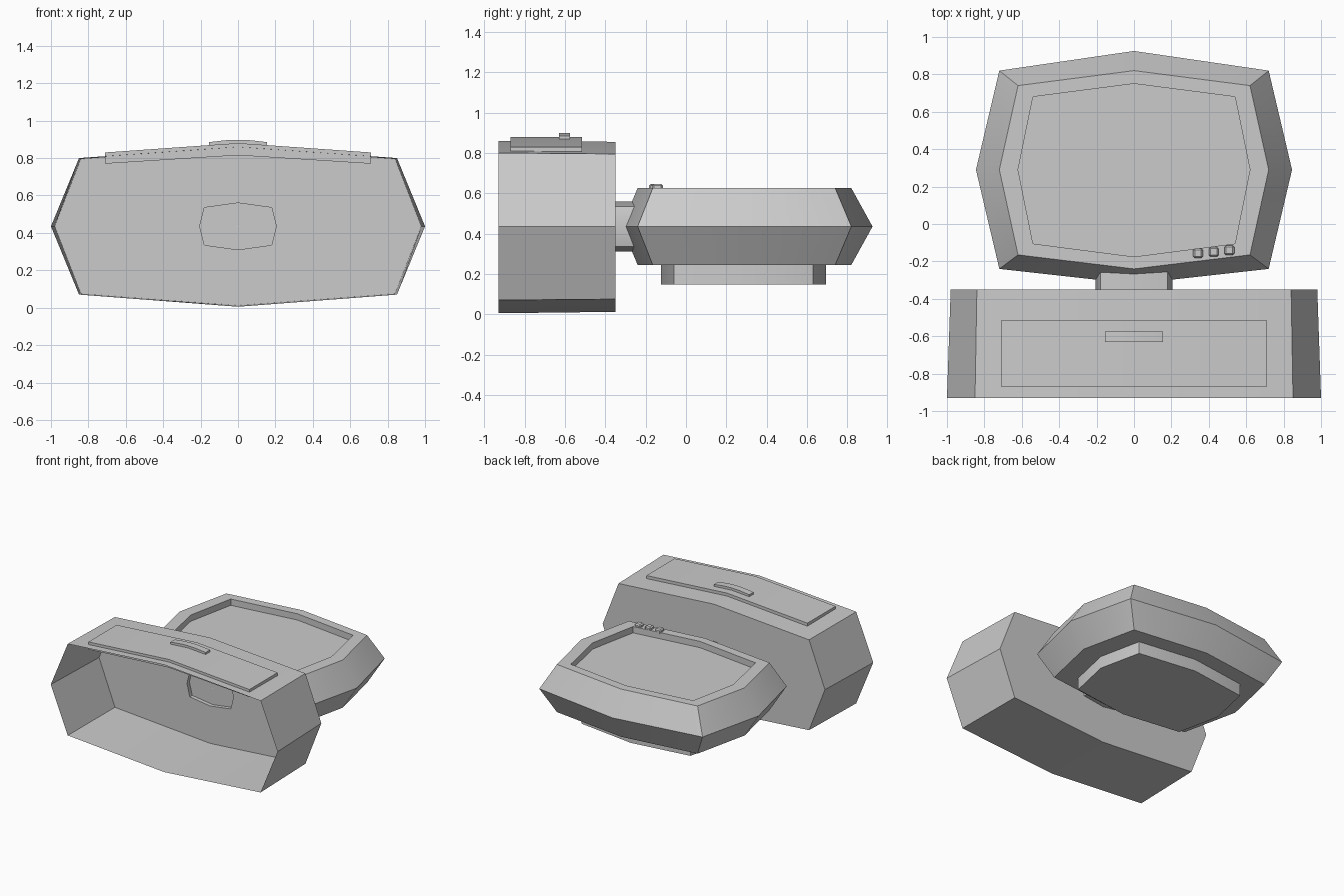
import bpy, bmesh, math

cube = bpy.data.objects.get("Cube")
if cube:
    bpy.data.objects.remove(cube, do_unlink=True)

grey = bpy.data.materials.new("plain grey")
grey.use_nodes = True
grey.diffuse_color = (0.6, 0.6, 0.6, 1)
grey.node_tree.nodes["Principled BSDF"].inputs["Base Color"].default_value = (0.6, 0.6, 0.6, 1)


def octagon(side, corner_x, top, top_corner, mid, low_corner, low):
    """Mirrored eight-point outline, counter-clockwise from the top."""
    return [(0, top), (-corner_x, top_corner), (-side, mid), (-corner_x, low_corner),
            (0, low), (corner_x, low_corner), (side, mid), (corner_x, top_corner)]


def at_z(outline, z):
    return [(x, y, z) for x, y in outline]


def at_y(outline, y):
    return [(x, y, z) for x, z in outline]


def loft(name, rings, cap_first=True, cap_last=True):
    """Skin a stack of matching rings, with optional end caps."""
    bm = bmesh.new()
    loops = [[bm.verts.new(p) for p in ring] for ring in rings]
    for a, b in zip(loops, loops[1:]):
        for i in range(len(a)):
            j = (i + 1) % len(a)
            bm.faces.new((a[i], a[j], b[j], b[i]))
    if cap_first:
        bm.faces.new(loops[0][::-1])
    if cap_last:
        bm.faces.new(loops[-1])
    bmesh.ops.recalc_face_normals(bm, faces=bm.faces)
    return finish(name, bm)


def finish(name, bm):
    mesh = bpy.data.meshes.new(name)
    bm.to_mesh(mesh)
    bm.free()
    mesh.materials.append(grey)
    obj = bpy.data.objects.new(name, mesh)
    bpy.context.collection.objects.link(obj)
    bpy.ops.object.select_all(action="DESELECT")
    obj.select_set(True)
    bpy.context.view_layer.objects.active = obj
    bpy.ops.object.shade_smooth_by_angle(angle=math.radians(30))
    return obj


# Hollow box, open at the front, with a hole in its back wall for the neck
front = octagon(1.0, 0.85, 0.86, 0.80, 0.435, 0.07, 0.005)
back = octagon(0.98, 0.84, 0.855, 0.795, 0.435, 0.075, 0.012)
neck = octagon(0.205, 0.18, 0.56, 0.535, 0.435, 0.335, 0.31)
loft("hollow_box", [at_y(front, -0.93), at_y(back, -0.35), at_y(neck, -0.35)], False, False)

# Neck tube and the wall inside it
loft("neck", [at_y(neck, -0.35), at_y(neck, -0.318), at_y(neck, -0.24)], False, False)
loft("neck_wall", [at_y(neck, -0.319), at_y(neck, -0.316)])

# Screen housing: bulging rim, top bezel and sunken screen
rim = octagon(0.845, 0.72, 0.925, 0.82, 0.29, -0.24, -0.32)
edge = octagon(0.72, 0.62, 0.82, 0.74, 0.29, -0.165, -0.24)
bezel = octagon(0.62, 0.54, 0.75, 0.68, 0.29, -0.105, -0.175)
loft("screen_housing", [at_z(edge, 0.245), at_z(rim, 0.435), at_z(edge, 0.625),
                        at_z(bezel, 0.625), at_z(bezel, 0.575)])

# Raised base under the screen housing
base = octagon(0.555, 0.48, 0.695, 0.63, 0.285, -0.06, -0.125)
loft("underside_base", [at_z(base, 0.148), at_z(base, 0.25)])

# Bent lid plate and its arched handle
lid = [(-0.71, 0.77), (0, 0.815), (0.71, 0.77), (0.71, 0.83), (0, 0.88), (-0.71, 0.83)]
loft("lid_plate", [at_y(lid, -0.87), at_y(lid, -0.515)])
handle = [(-0.155, 0.865), (0.155, 0.865), (0.155, 0.885), (0.07, 0.895),
          (0, 0.898), (-0.07, 0.895), (-0.155, 0.885)]
loft("lid_handle", [at_y(handle, -0.63), at_y(handle, -0.575)])

# Three rounded buttons on the bezel
for i in range(3):
    cx, cy = 0.342 + 0.084 * i, -0.157 + 0.008 * i
    bm = bmesh.new()
    bmesh.ops.create_cube(bm, size=1)
    for v in bm.verts:
        v.co = (cx + v.co.x * 0.052, cy + v.co.y * 0.052, 0.626 + v.co.z * 0.042)
    bmesh.ops.bevel(bm, geom=bm.edges[:], offset=0.009, segments=1, affect="EDGES")
    finish(f"button_{i + 1}", bm)
